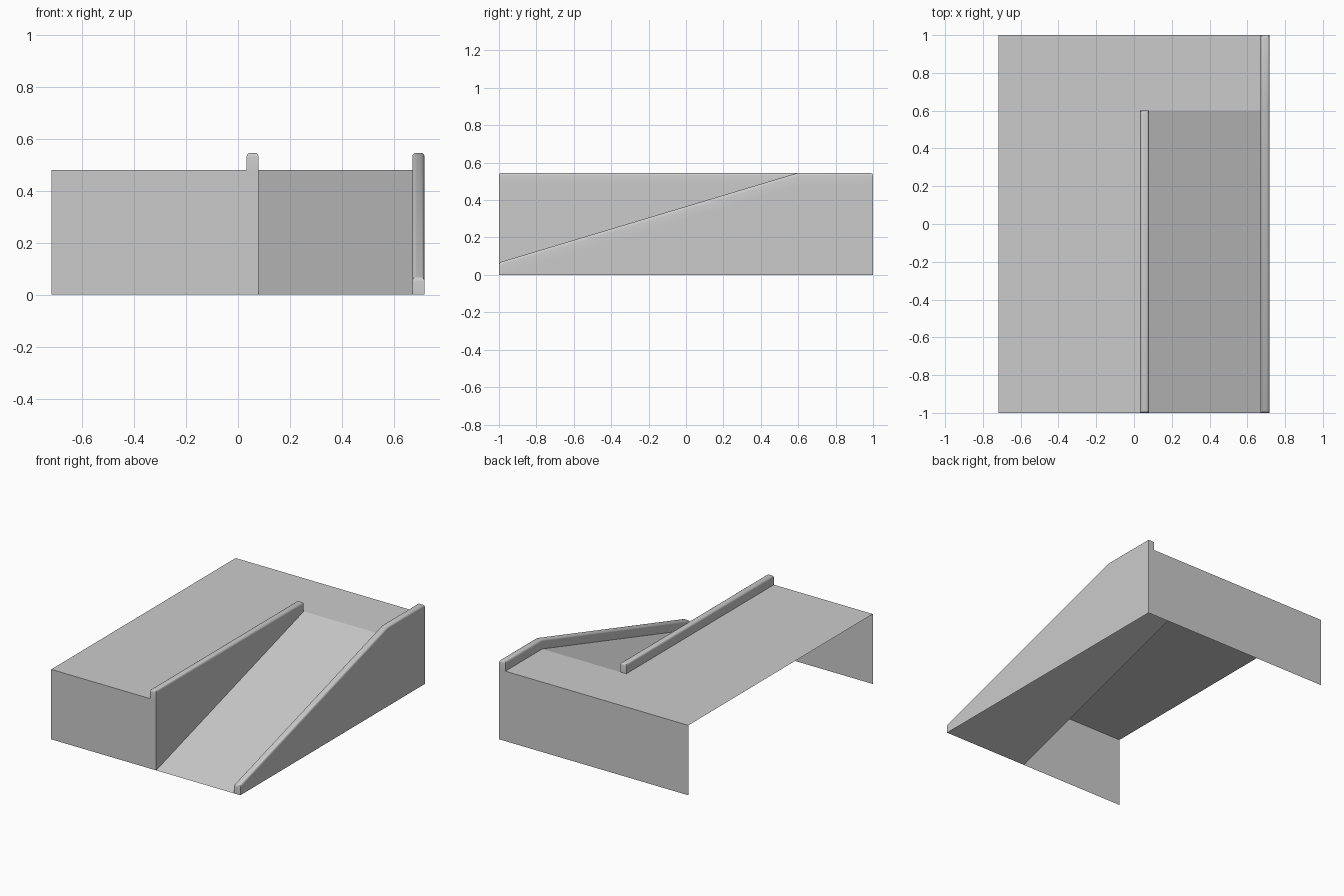
import bpy, bmesh

if "Cube" in bpy.data.objects:
    bpy.data.objects.remove(bpy.data.objects["Cube"])

W, H, RAIL = 0.718, 0.48, 0.066      # half width, deck height, rail height
IN0, IN1 = 0.033, 0.079              # inner rail sides
OUT0 = 0.671                         # outer rail inner side
YR = 0.6                             # top end of the ramp


def finish(name, bm):
    bmesh.ops.remove_doubles(bm, verts=bm.verts, dist=1e-5)
    mesh = bpy.data.meshes.new(name)
    bm.to_mesh(mesh)
    bm.free()
    obj = bpy.data.objects.new(name, mesh)
    bpy.context.collection.objects.link(obj)
    return obj


def sheet(name, *polys):
    bm = bmesh.new()
    for poly in polys:
        bm.faces.new([bm.verts.new(p) for p in poly])
    return finish(name, bm)


def rail(name, x0, x1, path):
    """Upright rail following a (y, z) base path, rounded along its top, open below."""
    bm = bmesh.new()
    rows = []
    for y, z in path:
        rows.append([bm.verts.new(p) for p in
                     ((x0, y, z), (x0, y, z + RAIL), (x1, y, z + RAIL), (x1, y, z))])
    tops = []
    for a, b in zip(rows, rows[1:]):
        for i in range(3):
            bm.faces.new((a[i], a[i + 1], b[i + 1], b[i]))
        tops += [(a[1], b[1]), (a[2], b[2])]
    bm.faces.new(rows[0][::-1])
    bm.faces.new(rows[-1])
    tops += [(rows[0][1], rows[0][2]), (rows[-1][1], rows[-1][2])]
    bmesh.ops.recalc_face_normals(bm, faces=bm.faces)
    edges = [bm.edges.get(pair) for pair in tops]
    bmesh.ops.bevel(bm, geom=edges, offset=0.015, segments=4, profile=0.5,
                    affect='EDGES', clamp_overlap=True)
    obj = finish(name, bm)
    bpy.ops.object.select_all(action='DESELECT')
    obj.select_set(True)
    bpy.context.view_layer.objects.active = obj
    bpy.ops.object.shade_smooth_by_angle(angle=0.6)
    return obj


# Flat deck, wrapping round the top of the ramp
sheet("deck",
      [(-W, -1, H), (IN1, -1, H), (IN1, YR, H), (-W, YR, H)],
      [(-W, YR, H), (IN1, YR, H), (W, YR, H), (W, 1, H), (-W, 1, H)])
# Sloping ramp
sheet("ramp", [(IN1, -1, 0), (W, -1, 0), (W, YR, H), (IN1, YR, H)])
# End walls and side walls (left side and underside stay open)
sheet("front_wall", [(-W, -1, 0), (IN1, -1, 0), (IN1, -1, H), (-W, -1, H)])
sheet("back_wall", [(W, 1, 0), (-W, 1, 0), (-W, 1, H), (W, 1, H)])
sheet("inner_wall", [(IN1, -1, 0), (IN1, YR, H), (IN1, -1, H)])
sheet("outer_wall", [(W, -1, 0), (W, 1, 0), (W, 1, H), (W, YR, H)])
# Rounded kerb rails
rail("inner_rail", IN0, IN1, [(-1, H), (YR, H)])
rail("outer_rail", OUT0, W, [(-1, 0), (YR, H), (1, H)])
